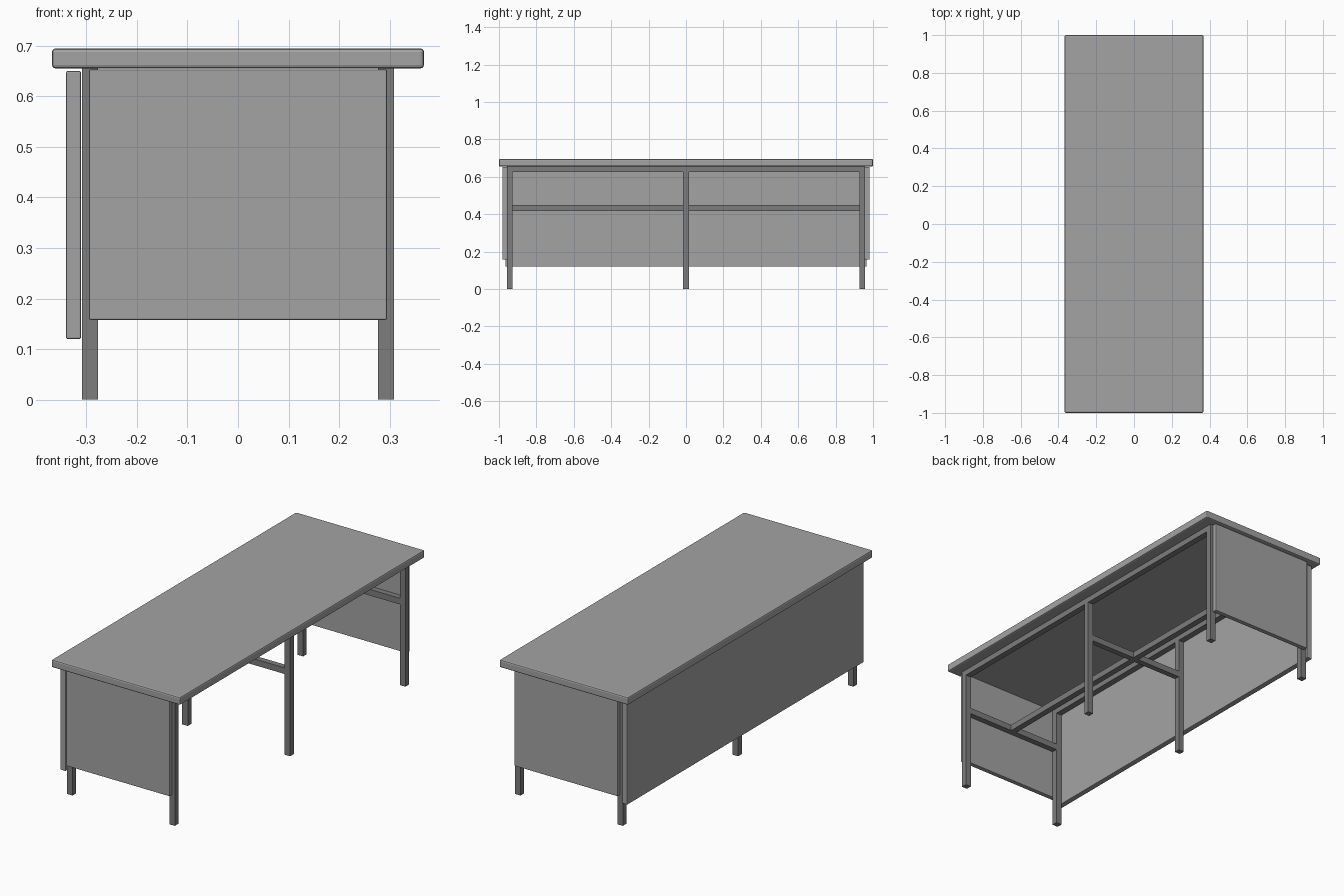
import bpy

if "Cube" in bpy.data.objects:
    bpy.data.objects.remove(bpy.data.objects["Cube"])


def material(name, v):
    m = bpy.data.materials.new(name)
    m.diffuse_color = (v, v, v, 1)
    m.use_nodes = True
    m.node_tree.nodes["Principled BSDF"].inputs["Base Color"].default_value = m.diffuse_color
    return m


PANEL = material("light grey laminate", 0.37)
FRAME = material("dark grey steel", 0.205)


def box(name, x, y, z, mat, bevel=0.0, segments=2):
    """Box from (min, max) ranges, with optional softened edges."""
    bpy.ops.mesh.primitive_cube_add(
        size=1, location=(sum(x) / 2, sum(y) / 2, sum(z) / 2))
    ob = bpy.context.object
    ob.name = name
    ob.scale = (x[1] - x[0], y[1] - y[0], z[1] - z[0])
    bpy.ops.object.transform_apply(location=False, rotation=False, scale=True)
    ob.data.materials.append(mat)
    if bevel:
        b = ob.modifiers.new("soft edges", 'BEVEL')
        b.width = bevel
        b.segments = segments
    return ob


# Table top
box("table_top", (-0.368, 0.368), (-1, 1), (0.655, 0.695), PANEL, 0.007)

# Long modesty panel and the two end panels
box("modesty_panel", (-0.340, -0.3105), (-0.966, 0.966), (0.12, 0.65), PANEL, 0.003)
for s, side in ((-1, "front"), (1, "back")):
    ys = sorted((s * 0.957, s * 0.982))
    box(side + "_end_panel", (-0.295, 0.295), ys, (0.158, 0.653), PANEL, 0.003)

# Square tube legs with cross rails
T = 0.015                       # half tube width
for y, row in ((-0.942, "front"), (0, "middle"), (0.942, "back")):
    for x, side in ((-0.293, "left"), (0.293, "right")):
        box(f"{row}_{side}_leg", (x - 0.016, x + 0.016), (y - T, y + T), (0, 0.655), FRAME)
    box(row + "_cross_rail", (-0.277, 0.277), (y - T, y + T), (0.417, 0.449), FRAME)

# Lengthwise rails between the leg frames
for y0, y1, half in ((-0.927, -T, "front"), (T, 0.927, "back")):
    for x, side in ((-0.293, "left"), (0.293, "right")):
        box(f"{half}_{side}_top_rail", (x - 0.016, x + 0.016), (y0, y1), (0.625, 0.655), FRAME)
    box(half + "_centre_rail", (-0.016, 0.016), (y0, y1), (0.417, 0.449), FRAME)
